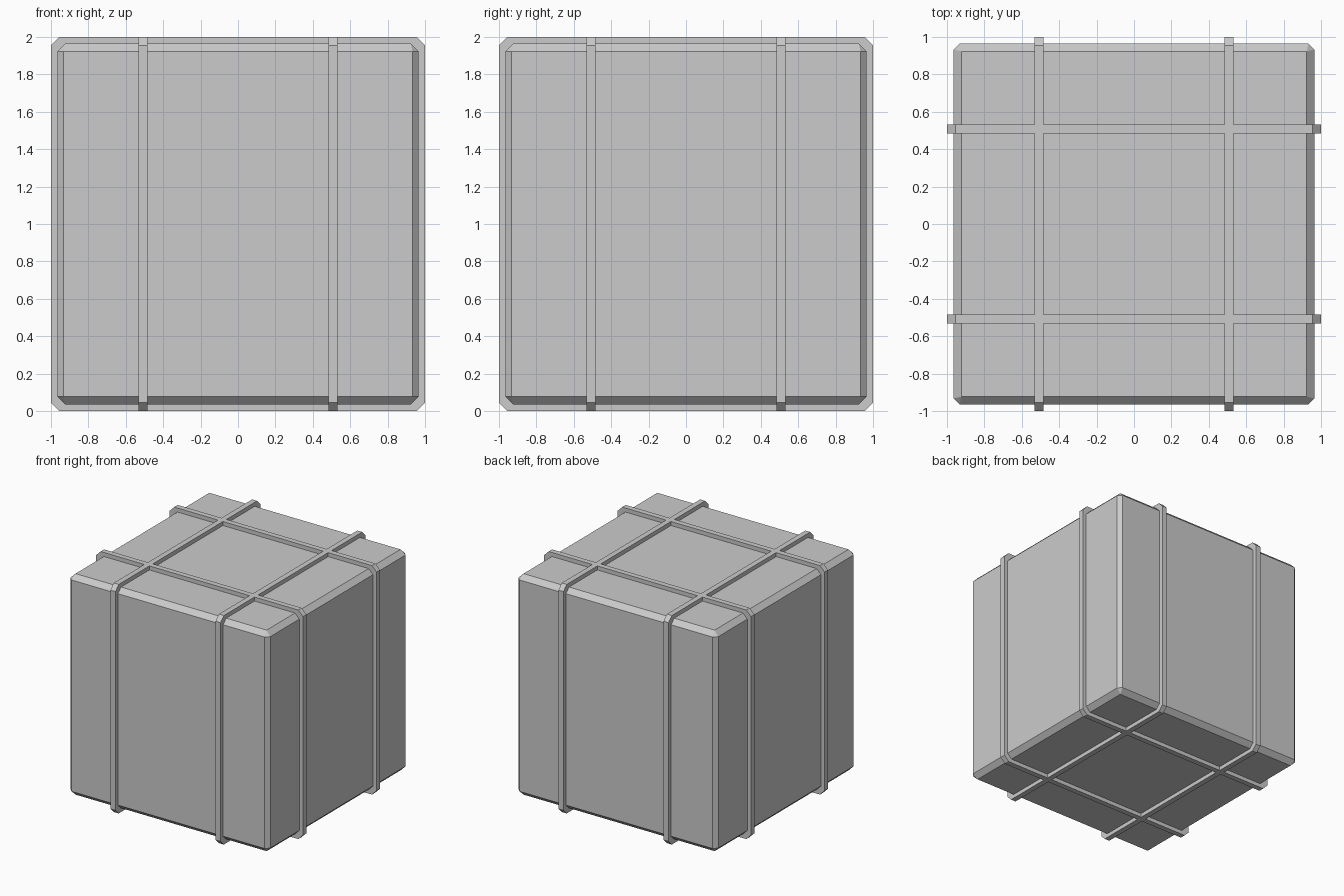
import bpy, bmesh, math
from itertools import product
from mathutils import Matrix

if "Cube" in bpy.data.objects:
    bpy.data.objects.remove(bpy.data.objects["Cube"])

CZ = 1.0


def finish(name, bm):
    bmesh.ops.recalc_face_normals(bm, faces=bm.faces)
    mesh = bpy.data.meshes.new(name)
    bm.to_mesh(mesh)
    bm.free()
    obj = bpy.data.objects.new(name, mesh)
    obj.location.z = CZ
    bpy.context.collection.objects.link(obj)
    return obj


# Crate body: chamfered cube, vertical edges slightly tighter than the rims
H, RIM, SIDE = 0.965, 0.923, 0.933
bm = bmesh.new()
for sx, sy, sz in product((-1, 1), repeat=3):
    for p in ((RIM, RIM, H), (H, SIDE, RIM), (SIDE, H, RIM)):
        bm.verts.new((sx * p[0], sy * p[1], sz * p[2]))
bmesh.ops.convex_hull(bm, input=bm.verts)
bmesh.ops.dissolve_limit(bm, angle_limit=math.radians(1),
                         verts=bm.verts, edges=bm.edges)
finish("crate_body", bm)


# Straps: closed octagonal bands wrapping the body
def octagon(bm, half, cut, x):
    c = half - cut
    pts = [(half, -c), (half, c), (c, half), (-c, half),
           (-half, c), (-half, -c), (-c, -half), (c, -half)]
    return [bm.verts.new((x, y, z)) for y, z in pts]


def strap(name, offset, turn):
    bm = bmesh.new()
    w = 0.024
    loops = [octagon(bm, 1.0, 0.045, offset - w), octagon(bm, 1.0, 0.045, offset + w),
             octagon(bm, 0.95, 0.04, offset + w), octagon(bm, 0.95, 0.04, offset - w)]
    for k in range(4):
        a, b = loops[k], loops[(k + 1) % 4]
        for i in range(8):
            j = (i + 1) % 8
            bm.faces.new((a[i], a[j], b[j], b[i]))
    bm.transform(Matrix.Rotation(turn, 4, 'Z'))
    finish(name, bm)


for side, label in ((-1, "a"), (1, "b")):
    strap("lengthwise_strap_" + label, side * 0.508, 0)
    strap("crosswise_strap_" + label, side * 0.508, math.pi / 2)
